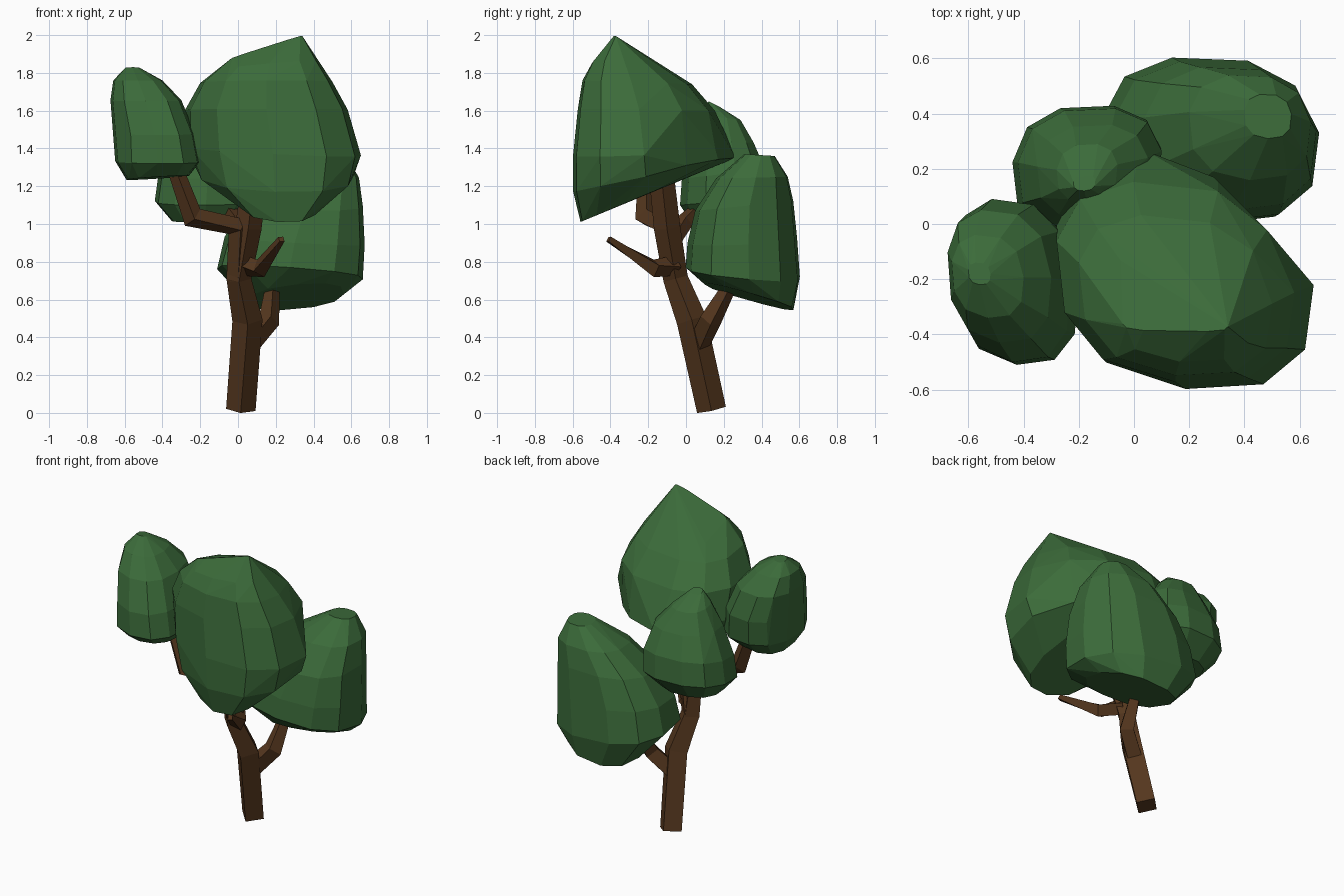
import bpy, bmesh
from math import sin, cos, asin, pi, copysign
from mathutils import Vector


def material(name, color):
    m = bpy.data.materials.new(name)
    m.diffuse_color = color
    return m


leaf = material("leaf_green", (0.044, 0.147, 0.042, 1))
bark = material("bark_brown", (0.09, 0.038, 0.013, 1))


def finish(name, bm, mat):
    bmesh.ops.recalc_face_normals(bm, faces=bm.faces[:])
    me = bpy.data.meshes.new(name)
    bm.to_mesh(me)
    bm.free()
    me.materials.append(mat)
    ob = bpy.data.objects.new(name, me)
    bpy.context.collection.objects.link(ob)
    return ob


def full(c):
    """Slightly squared-off circle coordinate."""
    return copysign(abs(c) ** 0.82, c)


def foliage(name, skew, rings, limit=9.0, sides=11):
    """Faceted clump: hull over tilted rounded rings
    (x min, x max, y min, y max, z at front, z at back, x tilt);
    limit trims the back right corner."""
    bm = bmesh.new()
    for x0, x1, y0, y1, zf, zb, tilt in rings:
        for i in range(sides):
            t = 2 * pi * (i + 0.25) / sides
            u, v = 1.01 * full(cos(t)), 1.01 * full(sin(t + asin(skew)))
            x = (x0 + x1) / 2 + (x1 - x0) / 2 * u
            y = (y0 + y1) / 2 + (y1 - y0) / 2 * v
            over = max(0, x + y - limit) / 2
            bm.verts.new((x - over, y - over,
                          (zf + zb) / 2 + (zb - zf) / 2 * v + tilt * u))
    bmesh.ops.convex_hull(bm, input=bm.verts[:])
    loose = [v for v in bm.verts if not v.link_faces]
    bmesh.ops.delete(bm, geom=loose, context='VERTS')
    bmesh.ops.dissolve_limit(bm, angle_limit=0.07, verts=bm.verts[:], edges=bm.edges[:])
    return finish(name, bm, leaf)


def limb(name, path, sides=4):
    """Tapered square-section tube along (x, y, z, radius) points."""
    bm = bmesh.new()
    pts = [Vector(p[:3]) for p in path]
    rings = []
    for i, p in enumerate(pts):
        d = Vector((0, 0, 0))
        if i > 0:
            d += (p - pts[i - 1]).normalized()
        if i < len(pts) - 1:
            d += (pts[i + 1] - p).normalized()
        d.normalize()
        a = Vector((0, 1, 0)).cross(d).normalized()
        b = d.cross(a)
        r = path[i][3]
        rings.append([bm.verts.new(p + r * (a * cos(2 * pi * k / sides) + b * sin(2 * pi * k / sides)))
                      for k in range(sides)])
    for lo, hi in zip(rings, rings[1:]):
        for k in range(sides):
            n = (k + 1) % sides
            bm.faces.new((lo[k], lo[n], hi[n], hi[k]))
    bm.faces.new(rings[0][::-1])
    bm.faces.new(rings[-1])
    return finish(name, bm, bark)


# Trunk and branches
limb("trunk", [(0.015, 0.135, 0.016, 0.078), (0.05, 0.03, 0.49, 0.08),
               (0.005, -0.055, 0.71, 0.066), (0.055, -0.10, 0.98, 0.07),
               (0.10, -0.14, 1.35, 0.065)])
limb("left_branch", [(0.0, -0.05, 0.70, 0.062), (0.0, -0.10, 0.985, 0.062),
                     (-0.24, -0.21, 1.035, 0.06), (-0.35, -0.21, 1.34, 0.04)])
limb("right_branch", [(0.06, 0.07, 0.37, 0.06), (0.165, 0.13, 0.49, 0.058),
                      (0.19, 0.27, 0.74, 0.03)])
limb("bare_branch", [(0.03, -0.06, 0.78, 0.055), (0.12, -0.17, 0.765, 0.05),
                     (0.23, -0.41, 0.92, 0.02)])
limb("back_branch", [(0.01, -0.08, 0.9, 0.045), (-0.01, 0.0, 1.02, 0.045),
                     (-0.10, 0.13, 1.15, 0.03)])

# Large clump at the top, with a ridge rising to the right
foliage("top_foliage", -0.2, [
    (0.00, 0.42, -0.56, -0.06, 1.01, 1.22, 0.0),
    (-0.22, 0.61, -0.60, 0.26, 1.17, 1.35, 0.0),
    (-0.28, 0.65, -0.60, 0.24, 1.37, 1.40, -0.02),
    (-0.28, 0.58, -0.575, 0.15, 1.61, 1.60, 0.0),
    (-0.20, 0.50, -0.55, 0.03, 1.76, 1.74, 0.0),
    (-0.10, 0.43, -0.50, -0.10, 1.85, 1.82, 0.02),
    (-0.04, 0.34, -0.39, -0.35, 1.94, 1.93, 0.06)], limit=0.46)

# Low clump at the back right
foliage("right_foliage", -0.08, [
    (0.06, 0.56, 0.10, 0.57, 0.68, 0.55, 0.02),
    (-0.11, 0.66, 0.0, 0.605, 0.77, 0.71, -0.03),
    (-0.07, 0.67, 0.01, 0.59, 0.90, 0.92, -0.02),
    (0.04, 0.66, 0.05, 0.57, 1.07, 1.12, 0.0),
    (0.20, 0.64, 0.16, 0.54, 1.24, 1.25, 0.0),
    (0.40, 0.57, 0.31, 0.47, 1.37, 1.36, 0.0)])

# Small clump at the front left
foliage("left_foliage", -0.15, [
    (-0.59, -0.26, -0.42, -0.05, 1.25, 1.24, 0.01),
    (-0.65, -0.20, -0.51, 0.07, 1.32, 1.34, 0.0),
    (-0.65, -0.23, -0.50, 0.09, 1.47, 1.50, 0.0),
    (-0.675, -0.30, -0.43, 0.05, 1.65, 1.66, 0.0),
    (-0.66, -0.40, -0.34, -0.04, 1.76, 1.76, 0.0),
    (-0.60, -0.52, -0.22, -0.14, 1.83, 1.82, 0.0)])

# Small clump at the back left
foliage("back_foliage", 0.08, [
    (-0.35, 0.0, 0.03, 0.32, 1.01, 1.02, 0.0),
    (-0.44, 0.10, -0.03, 0.43, 1.10, 1.14, 0.0),
    (-0.42, 0.10, -0.02, 0.42, 1.24, 1.29, 0.0),
    (-0.35, 0.05, 0.02, 0.36, 1.44, 1.43, 0.0),
    (-0.28, -0.06, 0.08, 0.29, 1.58, 1.55, 0.0),
    (-0.22, -0.14, 0.12, 0.18, 1.65, 1.62, 0.0)])
